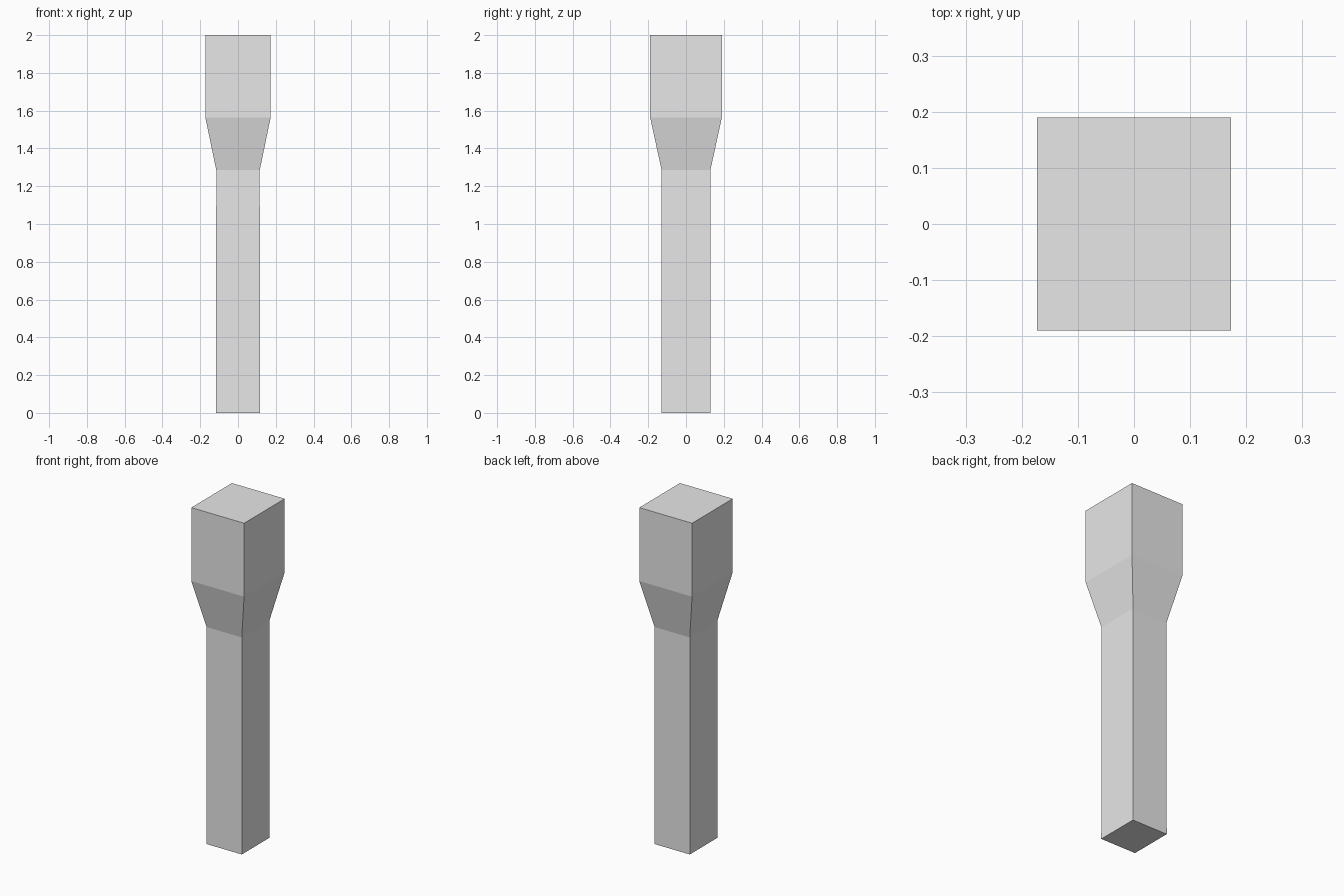
import bpy
import bmesh

cube = bpy.data.objects.get("Cube")
if cube:
    bpy.data.objects.remove(cube, do_unlink=True)

# Plain grey for the whole post
grey = bpy.data.materials.new("light_grey")
grey.use_nodes = True
color = (0.8, 0.8, 0.8, 1)
grey.diffuse_color = color
grey.node_tree.nodes["Principled BSDF"].inputs["Base Color"].default_value = color

# Half width, half depth and height of each section: foot, neck, shoulder, top
sections = [(0.116, 0.13, 0), (0.115, 0.129, 1.285), (0.173, 0.19, 1.565), (0.173, 0.19, 2)]

# Square rings joined into one closed, flared post
bm = bmesh.new()
rings = [[bm.verts.new((sx * w, sy * d, z))
          for sx, sy in ((-1, -1), (1, -1), (1, 1), (-1, 1))]
         for w, d, z in sections]
for low, high in zip(rings, rings[1:]):
    for i in range(4):
        j = (i + 1) % 4
        bm.faces.new((low[i], low[j], high[j], high[i]))
bm.faces.new(rings[0][::-1])
bm.faces.new(rings[-1])

mesh = bpy.data.meshes.new("flared_post")
bm.to_mesh(mesh)
bm.free()
mesh.materials.append(grey)
post = bpy.data.objects.new("flared_post", mesh)
bpy.context.collection.objects.link(post)
